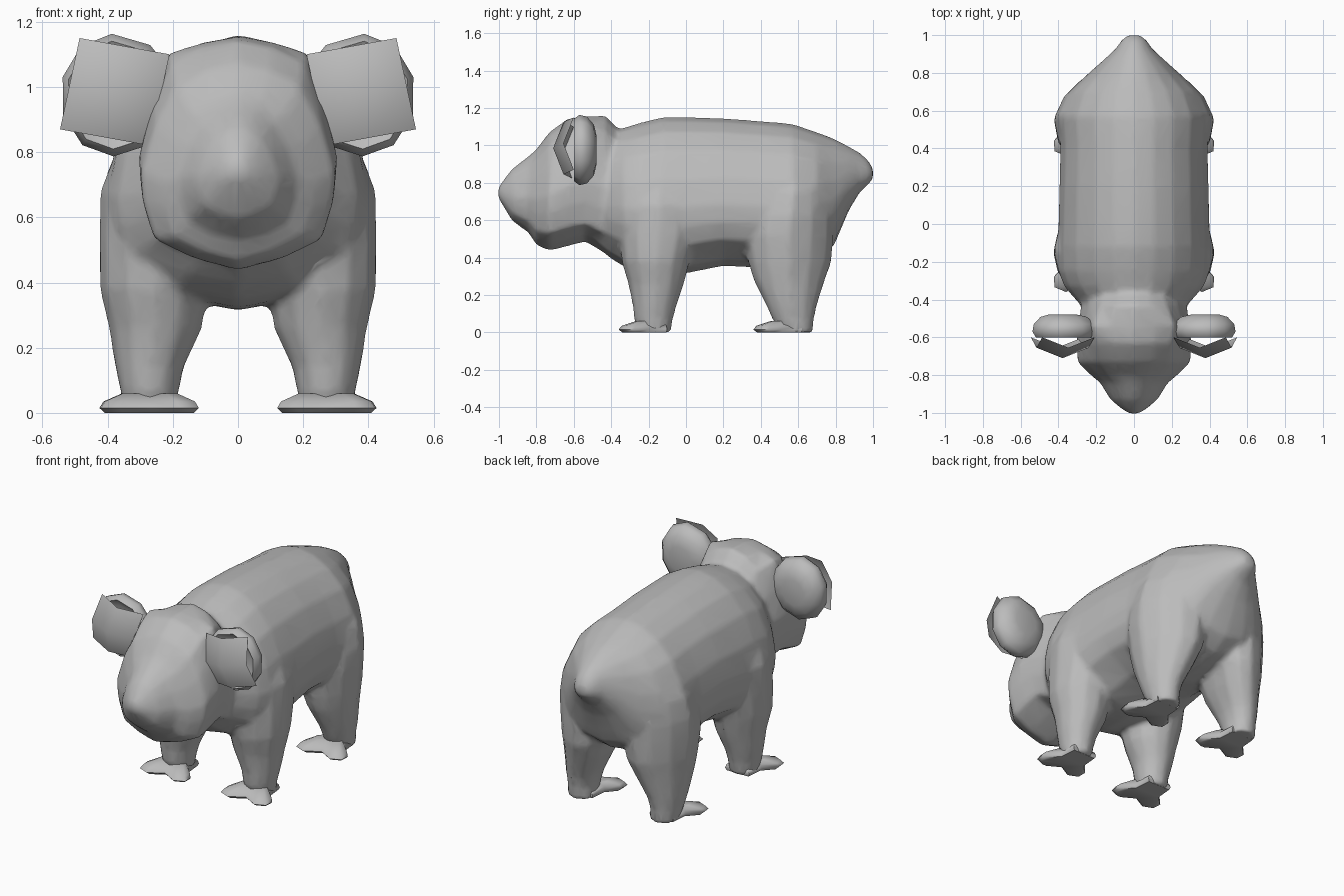
import bpy, bmesh, math

if "Cube" in bpy.data.objects:
    bpy.data.objects.remove(bpy.data.objects["Cube"])

fur = bpy.data.materials.new("grey_fur")
fur.diffuse_color = (0.5, 0.5, 0.5, 1)
fur.use_nodes = True
fur.node_tree.nodes["Principled BSDF"].inputs["Base Color"].default_value = fur.diffuse_color


def select(obs):
    bpy.ops.object.select_all(action='DESELECT')
    for o in obs:
        o.select_set(True)
    bpy.context.view_layer.objects.active = obs[0]


def make(name, bm, angle=60):
    bmesh.ops.recalc_face_normals(bm, faces=bm.faces)
    me = bpy.data.meshes.new(name)
    bm.to_mesh(me)
    bm.free()
    ob = bpy.data.objects.new(name, me)
    bpy.context.collection.objects.link(ob)
    me.materials.append(fur)
    select([ob])
    bpy.ops.object.shade_smooth_by_angle(angle=math.radians(angle))
    return ob


def loft(name, rings, angle=60):
    """Skin a list of closed rings and cap both ends."""
    bm = bmesh.new()
    vs = [[bm.verts.new(p) for p in r] for r in rings]
    n = len(rings[0])
    for a, b in zip(vs, vs[1:]):
        for i in range(n):
            j = (i + 1) % n
            bm.faces.new((a[i], a[j], b[j], b[i]))
    bm.faces.new(vs[0])
    bm.faces.new(vs[-1])
    return make(name, bm, angle)


def section(y, top, bottom, w, half):
    """Mirrored cross-section across the body, half = (x, z) fractions."""
    full = half + [(-x, z) for x, z in half[-2:0:-1]]
    return [(w * x, y, bottom + (top - bottom) * z) for x, z in full]


# Torso with rump and stubby tail: y, top, bottom, half width
torso_half = [(0, 1), (.26, .975), (.52, .905), (.76, .78), (.93, .6), (1, .42),
              (.98, .3), (.88, .18), (.5, .045), (0, 0)]
torso = [(-.5, 1.0, .48, .22), (-.41, 1.07, .40, .30), (-.33, 1.095, .35, .37),
         (-.25, 1.12, .325, .40), (-.12, 1.152, .315, .405), (.0, 1.152, .315, .40),
         (.2, 1.145, .355, .395), (.4, 1.13, .345, .39), (.57, 1.115, .36, .40),
         (.70, 1.07, .39, .345), (.79, 1.037, .46, .25), (.87, .995, .65, .16),
         (.93, .96, .75, .095), (.97, .925, .785, .07), (1.0, .88, .82, .035)]
body = [loft("body", [section(*r, torso_half) for r in torso])]

# Head with snout: last value blends a round section into a flat-crowned one
round_half = [(0, 1), (.3, .965), (.58, .87), (.82, .7), (1, .47), (.97, .32), (.85, .15), (.45, .055), (0, 0)]
flat_half = [(0, 1), (.4, .97), (.75, .93), (.9, .72), (1, .48), (.97, .32), (.87, .14), (.45, .06), (0, 0)]
head = [(-.3, 1.04, .6, .22, 0), (-.36, 1.085, .5, .26, 0), (-.43, 1.16, .42, .28, .3),
        (-.54, 1.155, .485, .295, .9), (-.63, 1.145, .46, .305, .5), (-.73, 1.072, .435, .30, .3),
        (-.8, .98, .465, .23, .2), (-.84, .945, .53, .18, 0), (-.93, .875, .595, .125, 0),
        (-.98, .81, .68, .065, 0), (-1.005, .775, .72, .025, 0)]
rings = []
for y, t, b, w, k in head:
    half = [(p[0] + (q[0] - p[0]) * k, p[1] + (q[1] - p[1]) * k) for p, q in zip(round_half, flat_half)]
    rings.append(section(y, t, b, w, half))
body.append(loft("head", rings))


def leg_ring(z, x0, x1, y0, y1, s, lean=0, n=12):
    """Oval ring; lean pulls its back half inward."""
    cx, cy, rx, ry = (x0 + x1) / 2, (y0 + y1) / 2, (x1 - x0) / 2, (y1 - y0) / 2
    pts = []
    for i in range(n):
        c, d = math.cos(math.tau * i / n), math.sin(math.tau * i / n)
        pts.append((s * (cx + rx * c - lean * rx * max(d, 0)), cy + ry * d, z))
    return pts


# Legs: z, inner x, outer x, front y, back y
front_leg = [(0, .19, .355, -.25, -.08), (.07, .18, .362, -.28, -.07), (.14, .165, .378, -.285, -.05),
             (.26, .11, .397, -.31, -.01), (.38, .09, .425, -.345, .02), (.52, .08, .427, -.36, .06),
             (.68, .1, .424, -.335, .05), (.80, .13, .375, -.28, -.02), (.88, .15, .31, -.25, -.05)]
hind_leg = [(0, .19, .355, .50, .68), (.07, .195, .362, .46, .685), (.14, .18, .378, .43, .70),
            (.28, .12, .397, .36, .745), (.38, .09, .412, .33, .78), (.52, .08, .424, .31, .79),
            (.62, .08, .424, .33, .79), (.75, .1, .40, .38, .77), (.88, .12, .33, .46, .72)]

# Two-toed paw outline, relative to the heel centre
paw = [(-.08, .06), (-.09, -.05), (-.15, -.12), (-.15, -.175), (-.09, -.20), (0, -.15),
       (.09, -.20), (.15, -.175), (.155, -.12), (.09, -.05), (.08, .06)]


def paw_ring(z, k, s, cy):
    return [(s * (.27 + x * k), cy + y * k, z) for x, y in paw]


def ear_plate(name, s):
    """Bowed sheet with the middle pushed forward."""
    bm = bmesh.new()
    g = []
    for v in (-1, 0, 1):
        g.append([bm.verts.new((s * (.378 + .138 * u - .03 * v), -.71 + .055 * (abs(u) + abs(v)),
                                .985 + .025 * u + .14 * v)) for u in (-1, 0, 1)])
    for j in range(2):
        for i in range(2):
            bm.faces.new((g[j][i], g[j][i + 1], g[j + 1][i + 1], g[j + 1][i]))
    make(name, bm)


def ear_ring(y, k, s, n=10):
    """Ear outline, stretched toward the head on its inner side."""
    pts = []
    for i in range(n):
        a = math.tau * i / n + .3
        c = math.cos(a)
        pts.append((s * (.385 + (.16 if c > 0 else .2) * k * c), y, .975 + .188 * k * math.sin(a)))
    return pts


for side, s in (("left", -1), ("right", 1)):
    for part, prof, cy, lean in (("front", front_leg, -.16, 0), ("hind", hind_leg, .56, .35)):
        body.append(loft(f"{part}_leg_{side}",
                         [leg_ring(*r, s, lean * min(1, r[0] / .4)) for r in prof]))
        loft(f"{part}_paw_{side}", [paw_ring(0, .9, s, cy), paw_ring(.015, 1, s, cy),
                                    paw_ring(.035, .92, s, cy), paw_ring(.06, .55, s, cy)])
    # Domed ear with a dished front
    loft(f"ear_{side}", [ear_ring(-.478, .4, s), ear_ring(-.492, .72, s), ear_ring(-.53, .95, s),
                         ear_ring(-.57, 1, s), ear_ring(-.60, .88, s), ear_ring(-.57, .65, s)])
    ear_plate(f"ear_plate_{side}", s)

# Fuse torso, head and legs into one skin, then soften and thin it
select(body)
bpy.ops.object.join()
skin = bpy.context.view_layer.objects.active
m = skin.modifiers.new("fuse", 'REMESH')
m.mode, m.voxel_size = 'VOXEL', .016
m = skin.modifiers.new("soften", 'SMOOTH')
m.factor, m.iterations = .5, 6
m = skin.modifiers.new("thin", 'DECIMATE')
m.ratio = .2
for name in ("fuse", "soften", "thin"):
    bpy.ops.object.modifier_apply(modifier=name)
skin.data.materials.clear()
skin.data.materials.append(fur)
bpy.ops.object.shade_smooth_by_angle(angle=math.radians(60))
